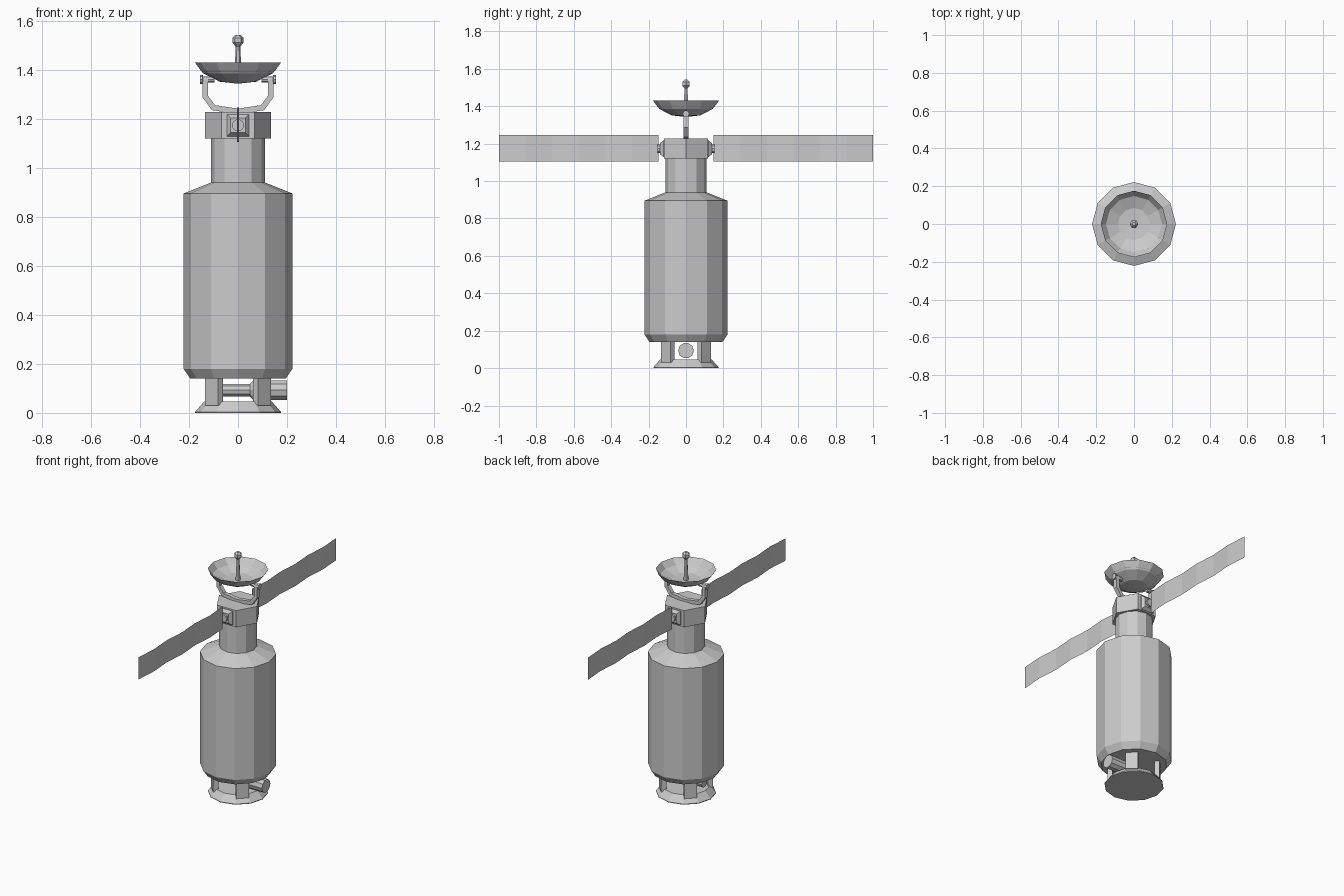
import bpy, bmesh, math
from mathutils import Matrix, Vector

if "Cube" in bpy.data.objects:
    bpy.data.objects.remove(bpy.data.objects["Cube"])


def finish(name, bm, matrix=None):
    bmesh.ops.recalc_face_normals(bm, faces=bm.faces)
    mesh = bpy.data.meshes.new(name)
    bm.to_mesh(mesh)
    bm.free()
    if matrix:
        mesh.transform(matrix)
    obj = bpy.data.objects.new(name, mesh)
    bpy.context.collection.objects.link(obj)
    return obj


def lathe(name, profile, sides=12, matrix=None, start=0.0):
    """Spin (radius, z) points around z; a zero radius becomes a pole, open ends get caps."""
    bm = bmesh.new()
    rings = []
    for r, z in profile:
        if r == 0:
            rings.append([bm.verts.new((0, 0, z))] * sides)
        else:
            angles = [start + math.tau * i / sides for i in range(sides)]
            rings.append([bm.verts.new((r * math.cos(a), r * math.sin(a), z)) for a in angles])
    for a, b in zip(rings, rings[1:]):
        for i in range(sides):
            j = (i + 1) % sides
            bm.faces.new(list(dict.fromkeys((a[i], a[j], b[j], b[i]))))
    for (r, _), ring in ((profile[0], rings[0]), (profile[-1], rings[-1])):
        if r:
            bm.faces.new(ring)
    return finish(name, bm, matrix)


def along(axis, origin=(0, 0, 0)):
    """Matrix that turns local z onto the given axis."""
    return Matrix.Translation(origin) @ Vector(axis).to_track_quat('Z', 'Y').to_matrix().to_4x4()


# Base, hull with neck, and hexagonal head
lathe("base_plate", [(.175, 0), (.175, .004), (.138, .046)])
lathe("hull", [(.195, .14), (.222, .18), (.222, .895), (.11, .94), (.11, 1.13)])
lathe("head", [(.135, 1.12), (.135, 1.227)], sides=6)

# Four legs set on the diagonals
for i in range(4):
    bm = bmesh.new()
    bmesh.ops.create_cube(bm, size=1)
    turn = Matrix.Rotation(math.radians(45 + 90 * i), 4, 'Z')
    place = Matrix.Translation((.138, 0, .0875)) @ Matrix.Diagonal((.03, .075, .115, 1))
    finish(f"leg_{i + 1}", bm, turn @ place)

# Thruster pipe with a wider nozzle on the right side
lathe("thruster", [(.027, -.13), (.027, .048), (.042, .062), (.042, .2)],
      sides=10, matrix=along((1, 0, 0), (0, 0, .093)))

# Panel mounts and pleated solar panels on both sides
for side, label in ((-1, "front"), (1, "back")):
    lathe(f"{label}_mount", [(.045 * math.sqrt(2), .105), (.045 * math.sqrt(2), .12),
                             (.03 * math.sqrt(2), .138)],
          sides=4, start=math.pi / 4, matrix=along((0, side, 0), (0, 0, 1.173)))
    lathe(f"{label}_axle", [(.025, .13), (.025, .152)], sides=10,
          matrix=along((0, side, 0), (0, 0, 1.173)))
    bm = bmesh.new()
    pairs = []
    for i in range(7):
        x = .005 if i % 2 else -.005
        y = side * (.148 + .142 * i)
        pairs.append([bm.verts.new((x, y, z)) for z in (1.104, 1.246)])
    for a, b in zip(pairs, pairs[1:]):
        bm.faces.new((a[0], b[0], b[1], a[1]))
    finish(f"{label}_solar_panel", bm)

# Yoke: square bar swept along a U path
path = [(-.133, 1.36), (-.133, 1.29), (-.1, 1.245), (0, 1.23),
        (.1, 1.245), (.133, 1.29), (.133, 1.36)]
bm = bmesh.new()
rings = []
for i, p in enumerate(path):
    p = Vector(p)
    d_in = (p - Vector(path[i - 1])).normalized() if i else Vector((0, -1))
    d_out = (Vector(path[i + 1]) - p).normalized() if i < len(path) - 1 else d_in
    t = (d_in + d_out).normalized()
    n = Vector((-t.y, t.x)) * (.011 / t.dot(d_in))
    rings.append([bm.verts.new((p.x + s * n.x, y, p.y + s * n.y))
                  for s, y in ((-1, -.013), (1, -.013), (1, .013), (-1, .013))])
for a, b in zip(rings, rings[1:]):
    for k in range(4):
        bm.faces.new((a[k], a[(k + 1) % 4], b[(k + 1) % 4], b[k]))
bm.faces.new(rings[0])
bm.faces.new(rings[-1])
finish("yoke", bm)

# Pivot pins between the yoke and the dish
for side, label in ((-1, "left"), (1, "right")):
    lathe(f"{label}_pivot", [(.013, .095), (.013, .142), (.018, .144), (.018, .155)],
          sides=8, matrix=along((side, 0, 0), (0, 0, 1.36)))

# Dish shell, then feed rod with its ball tip
lathe("dish", [(0, 1.343), (.075, 1.351), (.142, 1.385), (.176, 1.43),
               (.15, 1.394), (.085, 1.368), (0, 1.362)])
lathe("feed_rod", [(.016, 1.355), (.009, 1.5)], sides=6)
lathe("feed_tip", [(.008, 1.494), (.023, 1.51), (.023, 1.53), (.01, 1.542)], sides=6)
